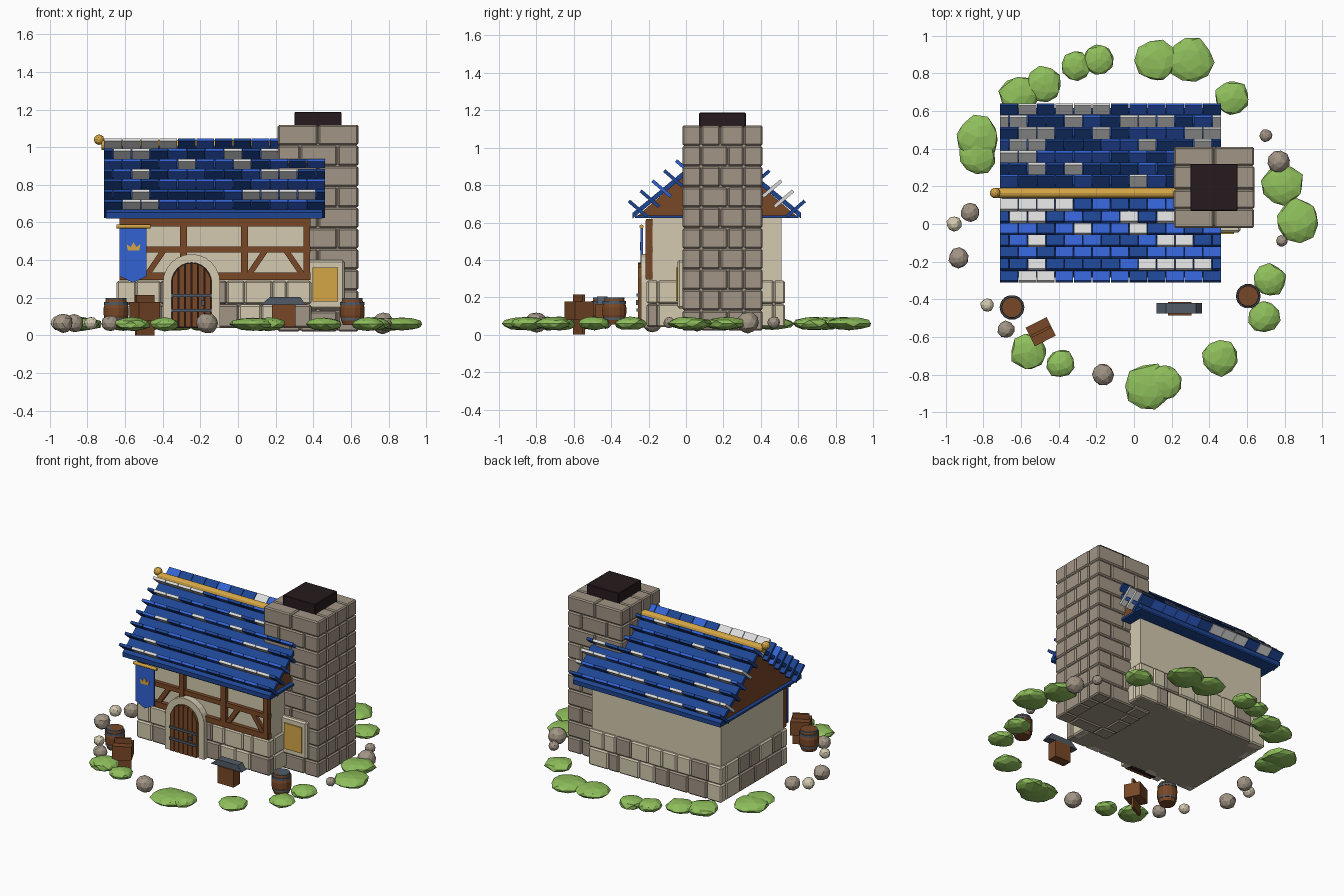
import bpy, bmesh, math, random
from mathutils import Matrix, Vector

random.seed(7)
if "Cube" in bpy.data.objects:
    bpy.data.objects.remove(bpy.data.objects["Cube"], do_unlink=True)


def material(name, r, g, b):
    m = bpy.data.materials.new(name)
    m.use_nodes = True
    col = [(c / 255) ** 2.2 for c in (r, g, b)] + [1]
    m.diffuse_color = col
    bsdf = m.node_tree.nodes["Principled BSDF"]
    bsdf.inputs["Base Color"].default_value = col
    bsdf.inputs["Roughness"].default_value = 0.9
    return m


ROYAL = material("royal blue", 54, 98, 208)
NAVY = material("navy blue", 35, 70, 145)
WHITE = material("pale grey", 218, 218, 218)
PALE = material("pale plaster", 210, 200, 174)
TAUPE = material("taupe stone", 160, 147, 132)
WOOD = material("brown wood", 120, 73, 43)
GOLD = material("gold", 212, 165, 72)
IRON = material("slate iron", 82, 92, 103)
GREEN = material("leaf green", 142, 190, 92)
SOOT = material("soot black", 43, 32, 35)


def finish(name, bm, mats, bevel=0):
    bmesh.ops.recalc_face_normals(bm, faces=bm.faces[:])
    me = bpy.data.meshes.new(name)
    bm.to_mesh(me)
    bm.free()
    for m in mats:
        me.materials.append(m)
    ob = bpy.data.objects.new(name, me)
    bpy.context.collection.objects.link(ob)
    if bevel:
        mod = ob.modifiers.new("Bevel", "BEVEL")
        mod.width = bevel
        mod.segments = 1
    return ob


def boxes(name, items, bevel=0):
    """Each item is (low corner, high corner, material, optional rotation about its centre)."""
    bm, mats = bmesh.new(), []
    for lo, hi, mat, *rot in items:
        lo, hi = Vector(lo), Vector(hi)
        turn = rot[0] if rot else Matrix.Identity(4)
        mtx = Matrix.Translation((lo + hi) / 2) @ turn @ Matrix.Diagonal((*(hi - lo), 1))
        if mat not in mats:
            mats.append(mat)
        verts = bmesh.ops.create_cube(bm, size=1, matrix=mtx)["verts"]
        for f in {f for v in verts for f in v.link_faces}:
            f.material_index = mats.index(mat)
    return finish(name, bm, mats, bevel)


def prism(name, pts, t0, t1, mat, axis="y"):
    """Extrude a flat outline along x or y."""
    bm = bmesh.new()
    put = (lambda a, b: (a, t0, b)) if axis == "y" else (lambda a, b: (t0, a, b))
    face = bm.faces.new([bm.verts.new(put(a, b)) for a, b in pts])
    new = bmesh.ops.extrude_face_region(bm, geom=[face])["geom"]
    step = Vector((0, t1 - t0, 0)) if axis == "y" else Vector((t1 - t0, 0, 0))
    bmesh.ops.translate(bm, vec=step, verts=[v for v in new if isinstance(v, bmesh.types.BMVert)])
    return finish(name, bm, [mat])


def lathe(name, loc, profile, mat, sides=14):
    bm = bmesh.new()
    rings = [[bm.verts.new((loc[0] + r * math.cos(i * math.tau / sides),
                            loc[1] + r * math.sin(i * math.tau / sides), loc[2] + z))
              for i in range(sides)] for r, z in profile]
    for a, b in zip(rings, rings[1:]):
        for i in range(sides):
            j = (i + 1) % sides
            bm.faces.new((a[i], a[j], b[j], b[i]))
    bm.faces.new(rings[0])
    bm.faces.new(rings[-1])
    return finish(name, bm, [mat])


def rod(name, x0, x1, y, z, r, mat):
    bm = bmesh.new()
    mtx = Matrix.Translation(((x0 + x1) / 2, y, z)) @ Matrix.Rotation(math.pi / 2, 4, "Y")
    bmesh.ops.create_cone(bm, cap_ends=True, segments=12, radius1=r, radius2=r, depth=x1 - x0, matrix=mtx)
    return finish(name, bm, [mat])


def blob(name, loc, size, mat, jitter, detail=2):
    bm = bmesh.new()
    bmesh.ops.create_icosphere(bm, subdivisions=detail, radius=1)
    turn = Matrix.Rotation(random.uniform(0, 6), 3, "Z")
    for v in bm.verts:
        p = turn @ v.co * random.uniform(1 - jitter, 1 + jitter / 3)
        v.co = Vector(loc) + Vector([p[i] * size[i] for i in range(3)])
    return finish(name, bm, [mat])


# Walls and floor
boxes("plaster_walls", [((-.63, -.185, .25), (.375, .51, .64), PALE)])
boxes("floor", [((-.62, -.19, .04), (.37, .51, .26), TAUPE)])

# Stone base courses
stones = []


def course(a0, a1, z0, z1, n, place):
    cuts = [a0] + [a0 + (a1 - a0) * (i + random.uniform(-.2, .2)) / n for i in range(1, n)] + [a1]
    for a, b in zip(cuts, cuts[1:]):
        lo, hi = place(a, b)
        stones.append(((*lo, z0), (*hi, z1), TAUPE if random.random() < .3 else PALE))


for row in range(2):
    z0, z1 = .04 + row * .126, .164 + row * .126
    course(-.645, .39, z0, z1, 8 + row, lambda a, b: ((a, -.21), (b, -.15)))
    course(-.645, .39, z0, z1, 8 + row, lambda a, b: ((a, .47), (b, .53)))
    course(-.15, .47, z0, z1, 4 + row, lambda a, b: ((-.645, a), (-.585, b)))
    course(-.15, .47, z0, z1, 4 + row, lambda a, b: ((.33, a), (.39, b)))
boxes("stone_base", stones, .009)

# Timber frame on the front wall
frame = [((-.63, -.215, .58), (.385, -.18, .62), WOOD),
         ((-.63, -.213, .295), (.385, -.18, .335), WOOD),
         ((-.63, -.211, .44), (.385, -.18, .472), WOOD)]
frame += [((x - .018, -.217, .3), (x + .018, -.18, .61), WOOD) for x in (-.612, -.29, .035, .365)]
for x, tilt in ((-.44, 1), (.1, 1), (.3, -1)):
    frame.append(((x - .015, -.209, .305), (x + .015, -.18, .465), WOOD,
                  Matrix.Rotation(tilt * .6, 4, "Y")))
boxes("timber_frame", frame)

# Arched doorway
DX, SPRING = -.247, .28


def arch(r, n=12):
    return [(DX + r * math.cos(math.pi * i / n), SPRING + r * math.sin(math.pi * i / n)) for i in range(n + 1)]


def legs(r):
    return [(DX + r, .04)] + arch(r) + [(DX - r, .04)]


prism("door_arch", legs(.152) + legs(.107)[::-1], -.24, -.19, PALE)
prism("door_back", legs(.108), -.225, -.19, SOOT)
for i in range(6):
    a, b = -.105 + i * .035 + .003, -.07 + i * .035 - .003
    top = [(DX + x, SPRING + math.sqrt(max(0, .105 ** 2 - x * x))) for x in (b, a)]
    prism("door_plank", [(DX + a, .045), (DX + b, .045)] + top, -.256, -.22, WOOD)
boxes("door_bands", [((DX - .105, -.264, z), (DX + .105, -.25, z + .016), IRON) for z in (.125, .205)]
      + [((DX + .05, -.268, .16), (DX + .068, -.25, .185), IRON)])

# Banner with crown emblem
prism("banner", [(-.63, .57), (-.485, .57), (-.485, .315), (-.557, .28), (-.63, .315)], -.242, -.23, ROYAL)
rod("banner_rod", -.645, -.465, -.238, .578, .011, GOLD)
prism("crown_emblem", [(-.585, .45), (-.525, .45), (-.518, .485), (-.54, .47), (-.555, .495),
                       (-.57, .47), (-.592, .485)], -.247, -.241, GOLD)

# Chimney of staggered blocks
blocks = [((.22, -.01, .03), (.63, .40, 1.11), TAUPE)]
CX, CY, H, D = .425, .195, .215, .1
for row in range(10):
    z0, z1 = .022 + row * .11, .128 + row * .11
    splits = ((0, .28, .74, 1), (0, .5, 1))[row % 2]
    for s, e in zip(splits, splits[1:]):
        a, b = -H + 2 * H * s + .002, -H + 2 * H * e - .002
        blocks += [((CX + a, CY - H, z0), (CX + b, CY - H + D, z1), TAUPE),
                   ((CX + a, CY + H - D, z0), (CX + b, CY + H, z1), TAUPE)]
    for s, e in ((0, .45), (.45, 1)) if row % 2 else ((.0, .62), (.62, 1)):
        inner = H - D
        a, b = -inner + 2 * inner * s + .002, -inner + 2 * inner * e - .002
        blocks += [((CX - H, CY + a, z0), (CX - H + D, CY + b, z1), TAUPE),
                   ((CX + H - D, CY + a, z0), (CX + H, CY + b, z1), TAUPE)]
boxes("chimney", blocks, .008)
boxes("chimney_flue", [((.3, .07, 1.1), (.55, .32, 1.187), SOOT)], .004)

# Framed gold panel beside the house
boxes("panel_frame", [((.36, -.045, .14), (.565, -.01, .4), PALE)], .01)
boxes("gold_panel", [((.395, -.053, .18), (.53, -.04, .36), GOLD)])

# Roof body
RIDGE = .165
prism("gable_wood", [(-.26, .635), (RIDGE, 1.0), (.59, .635)], -.675, .42, WOOD, "x")
boxes("eave_board", [((-.70, -.272, .624), (.45, .602, .638), NAVY)])
for side in (1, -1):
    slope = [(-.285, .622), (-.285, .652), (RIDGE, 1.022), (RIDGE, .988)]
    prism("roof_slab", [(RIDGE + side * (y - RIDGE), z) for y, z in slope], -.70, .45, NAVY, "x")

# Upright overlapping tiles in staggered rows
tiles = []
X0, X1, W = -.713, .463, .098
for side in (1, -1):
    turn = Matrix.Rotation(-side * math.radians(40.6), 4, "X")
    for row in range(7):
        y = RIDGE + side * (-.256 + .063 * row - RIDGE)
        z = .673 + .054 * row
        x = X0 - (W / 2 if row % 2 else 0)
        while x < X1 - .01:
            a, b = max(x, X0) + .002, min(x + W, X1) - .002
            mat = random.choices((ROYAL, NAVY, WHITE), (33, 42, 25))[0]
            tiles.append(((a, y - .065, z - .009), (b, y + .065, z + .009), mat, turn))
            x += W
boxes("roof_tiles", tiles)

# Ridge pole with finial
rod("ridge_pole", -.725, .3, RIDGE, 1.012, .026, GOLD)
blob("ridge_finial", (-.738, RIDGE, 1.04), (.028, .028, .028), GOLD, 0)

# Barrels
for x, y in ((-.648, -.443), (.607, -.383)):
    lathe("barrel", (x, y, .055), [(.05, 0), (.065, .05), (.066, .09), (.052, .143)], WOOD)
    for z, r in ((.025, .061), (.108, .064)):
        lathe("barrel_hoop", (x, y, .055 + z), [(r, 0), (r, .016)], IRON)
    lathe("barrel_rim", (x, y, .19), [(.055, 0), (.055, .008)], IRON)

# Crate with upright board
spin = Matrix.Rotation(math.radians(27), 4, "Z")
boxes("crate", [((-.558, -.627, .08), (-.433, -.517, .178), WOOD, spin),
                ((-.55, -.58, 0), (-.44, -.564, .215), WOOD, spin)])

# Anvil on a block
boxes("anvil_block", [((.18, -.485, .045), (.305, -.415, .165), WOOD)])
prism("anvil", [(.12, .162), (.36, .162), (.33, .205), (.17, .205)], -.475, -.42, IRON)

# Bushes around the yard
for x, y, r in ((-.61, .68, .11), (-.48, .74, .1), (-.31, .84, .085), (-.19, .875, .085),
                (.12, .87, .115), (.3, .87, .125), (.52, .67, .095), (-.83, .46, .12),
                (-.83, .36, .1), (.79, .21, .115), (.87, .02, .12), (.72, -.3, .09),
                (.69, -.49, .088), (.46, -.71, .1), (.08, -.865, .13), (.16, -.84, .1),
                (-.56, -.68, .1), (-.39, -.74, .08)):
    blob("bush", (x, y, .06), (r, r, .037), GREEN, .12)

# Loose rocks
for i, (x, y, r) in enumerate(((-.955, 0, .042), (-.87, .06, .052), (-.93, -.18, .056),
                               (-.78, -.43, .037), (-.68, -.56, .047), (-.165, -.8, .06),
                               (.7, .47, .035), (.77, .33, .062), (.785, -.09, .032))):
    blob("rock", (x, y, .065), (r, r, r * .95), PALE if i in (0, 3) else TAUPE, .08)
